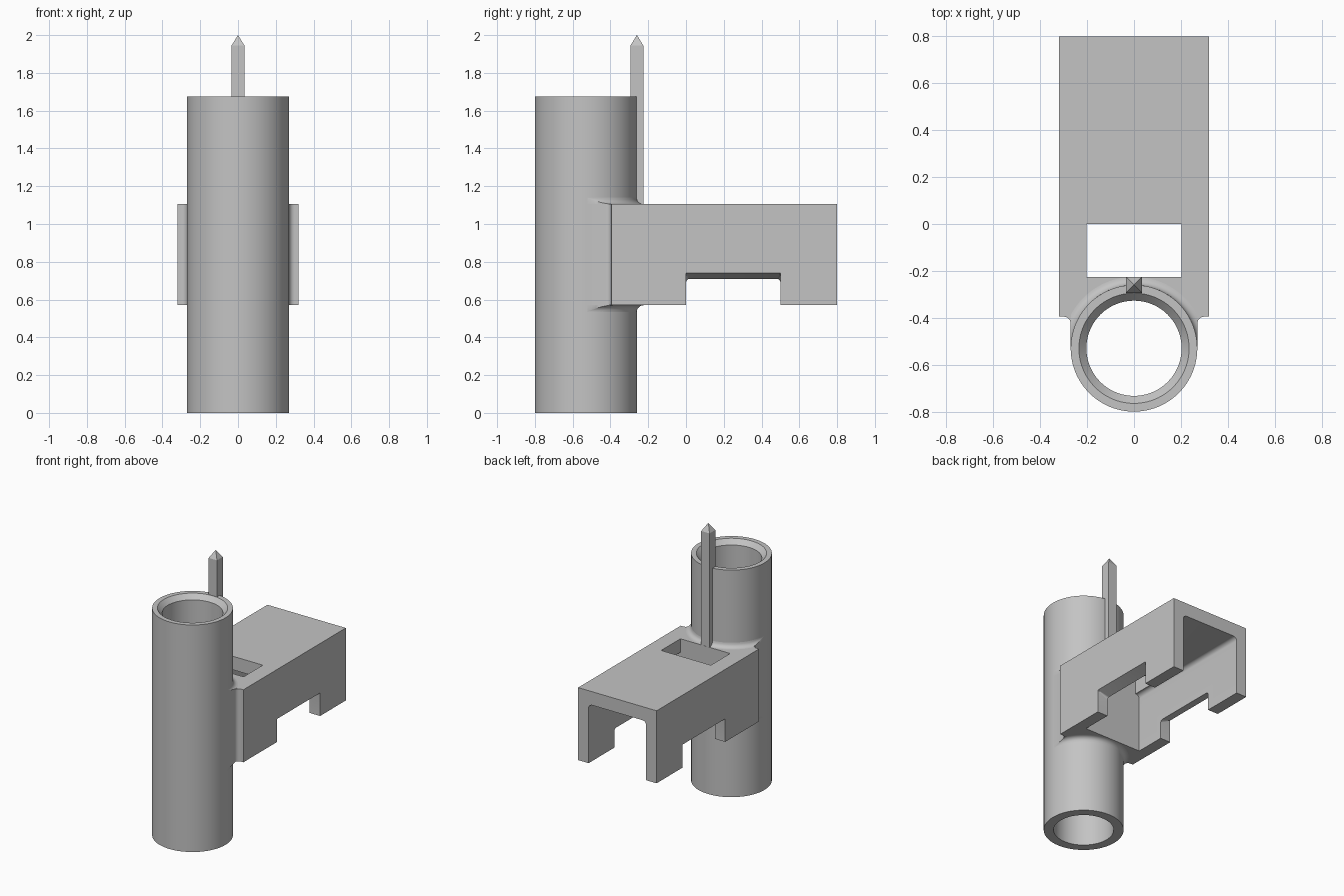
import bpy, bmesh
from math import sin, cos, pi, sqrt, radians

if "Cube" in bpy.data.objects:
    bpy.data.objects.remove(bpy.data.objects["Cube"])

grey = bpy.data.materials.new("plain grey")
grey.diffuse_color = (0.55, 0.55, 0.55, 1)
grey.use_nodes = True
grey.node_tree.nodes["Principled BSDF"].inputs["Base Color"].default_value = grey.diffuse_color

CY, R = -0.53, 0.27          # tube axis and outer radius
Z0, Z1 = 0.57, 1.105         # bracket bottom and top


def make(name, rings, caps=True, loop=False):
    """Skin a list of equal-length rings into one object."""
    bm = bmesh.new()
    vs = [[bm.verts.new(p) for p in r] for r in rings]
    n = len(vs[0])
    pairs = list(zip(vs, vs[1:])) + ([(vs[-1], vs[0])] if loop else [])
    for a, b in pairs:
        for i in range(n):
            j = (i + 1) % n
            bm.faces.new((a[i], a[j], b[j], b[i]))
    if caps:
        bm.faces.new(vs[0])
        bm.faces.new(vs[-1][::-1])
    bmesh.ops.recalc_face_normals(bm, faces=bm.faces)
    me = bpy.data.meshes.new(name)
    bm.to_mesh(me)
    bm.free()
    ob = bpy.data.objects.new(name, me)
    bpy.context.collection.objects.link(ob)
    me.materials.append(grey)
    return ob


def smooth(ob):
    bpy.ops.object.select_all(action='DESELECT')
    ob.select_set(True)
    bpy.context.view_layer.objects.active = ob
    bpy.ops.object.shade_smooth_by_angle(angle=radians(30))


def arc(cx, cy, r, a0, a1, n=6):
    return [(cx + r * cos(radians(a0 + (a1 - a0) * i / n)),
             cy + r * sin(radians(a0 + (a1 - a0) * i / n))) for i in range(n + 1)]


def rect(x0, x1, y0, y1):
    return [(x0, y0), (x1, y0), (x1, y1), (x0, y1)]


def prism_z(name, pts, z0, z1):
    return make(name, [[(x, y, z) for x, y in pts] for z in (z0, z1)])


# Tube with a chamfered mouth
wall = [(R, 0), (R, 1.675), (0.235, 1.675), (0.203, 1.64), (0.203, 0)]
tube = make("tube", [[(r * cos(2 * pi * i / 96), CY + r * sin(2 * pi * i / 96), z)
                      for r, z in wall] for i in range(96)], caps=False, loop=True)
smooth(tube)

# Bracket footprint: wide block narrowing through rounded corners to the tube
half = [(R, CY)] + arc(0.30, -0.425, 0.03, 180, 90) + [(0.32, -0.395), (0.32, 0.8)]
bracket = prism_z("bracket", half + [(-x, y) for x, y in half[::-1]], Z0, Z1)

# Cutters: channel, window, tube clearance and side notches
right = [(0.235, 0.4)] + arc(0.205, 0.975, 0.03, 0, 90)
section = right + [(-x, z) for x, z in right[::-1]]
cutters = [
    make("channel_cutter", [[(x, y, z) for x, z in section] for y in (-0.225, 1.0)]),
    prism_z("window_cutter", rect(-0.203, 0.203, -0.225, 0), 0.9, 1.3),
    prism_z("clearance_cutter", arc(0, CY, 0.25, 0, 360 * 63 / 64, 63), 0.3, 1.4),
]


def notch(top, r):
    corner = arc(0.5 - r, top - r, r, 0, 90)
    return [(0.5, 0.4)] + corner + [(0.5 - y, z) for y, z in corner[::-1]] + [(0, 0.4)]


for side in (-1, 1):
    cutters.append(make("notch_cutter", [
        [(side * x, y, z) for y, z in notch(top, r)]
        for x, top, r in ((0.21, 0.70, 0.022), (0.235, 0.71, 0.02),
                          (0.32, 0.74, 0.002), (0.36, 0.754, 0.001))]))

for c in cutters:
    m = bracket.modifiers.new(c.name, 'BOOLEAN')
    m.operation, m.solver, m.object = 'DIFFERENCE', 'EXACT', c
bpy.context.view_layer.update()
cut = bpy.data.meshes.new_from_object(
    bracket.evaluated_get(bpy.context.evaluated_depsgraph_get()))
bracket.modifiers.clear()
bracket.data = cut
for c in cutters:
    bpy.data.objects.remove(c)
smooth(bracket)

# Concave fillets where the bracket meets the tube, trimmed to the neck width
F = 0.035
for name, z, up in (("upper_fillet", Z1, 1), ("lower_fillet", Z0, -1)):
    rings = []
    for i in range(61):
        a = radians(2 + 176 * i / 60)
        reach = min(F, R / max(abs(cos(a)), 1e-6) - R)
        if CY + (R + F) * sin(a) > -0.395:
            reach = F
        prof = [(-0.01, -0.01), (-0.01, F)]
        for k in range(7):
            d = reach * (k / 6) ** 1.6
            prof.append((d, F - sqrt(max(0, F * F - (F - d) ** 2))))
        prof.append((reach, -0.01))
        rings.append([((R + d) * cos(a), CY + (R + d) * sin(a), z + up * h)
                      for d, h in prof])
    smooth(make(name, rings))

# Pointed square pin standing on the front wall of the bracket
pin = [[(x, y, z) for x, y in rect(-w, w, -0.26 - w, -0.26 + w)]
       for w, z in ((0.034, 1.0), (0.034, 1.945), (0.0005, 2.0))]
make("pin", pin)
